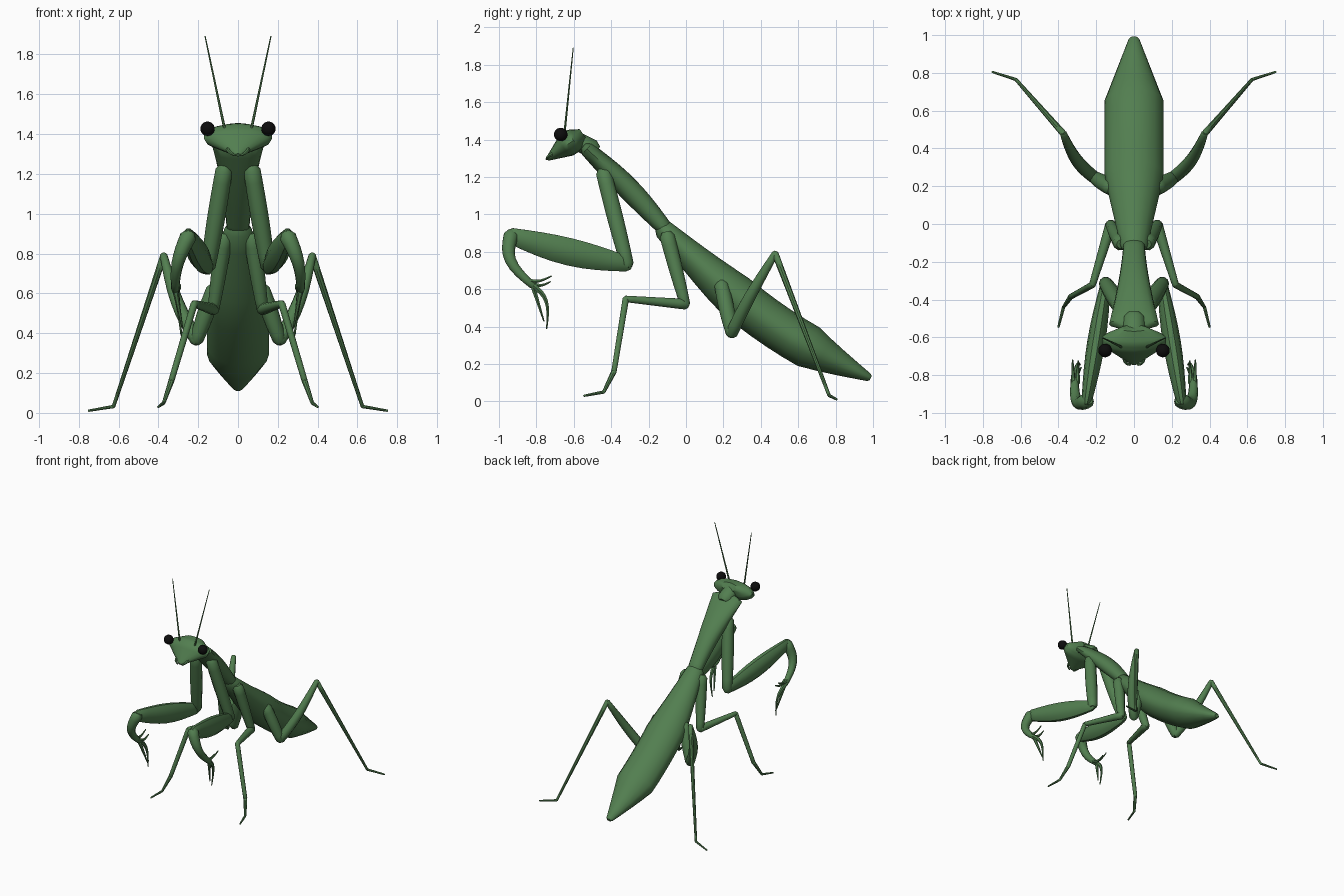
import bpy, bmesh, math
from mathutils import Vector

old = bpy.data.objects.get("Cube")
if old:
    bpy.data.objects.remove(old, do_unlink=True)


def material(name, color, roughness):
    mat = bpy.data.materials.new(name)
    mat.use_nodes = True
    mat.diffuse_color = color
    shader = mat.node_tree.nodes["Principled BSDF"]
    shader.inputs["Base Color"].default_value = color
    shader.inputs["Roughness"].default_value = roughness
    return mat


leaf_green = material("leaf green", (.085, .21, .08, 1), .6)
eye_black = material("eye black", (.004, .004, .004, 1), .4)


def finish(bm, name, mat):
    bmesh.ops.recalc_face_normals(bm, faces=bm.faces)
    mesh = bpy.data.meshes.new(name)
    bm.to_mesh(mesh)
    bm.free()
    mesh.materials.append(mat)
    obj = bpy.data.objects.new(name, mesh)
    bpy.context.collection.objects.link(obj)
    bpy.ops.object.select_all(action='DESELECT')
    obj.select_set(True)
    bpy.context.view_layer.objects.active = obj
    bpy.ops.object.shade_smooth_by_angle(angle=math.radians(40))
    return obj


def sweep(name, start, end, bend, width, height, steps, sides, power=1):
    """Sweep an oval along a bowed line; width and height are rules of t."""
    start, end, bend = Vector(start), Vector(end), Vector(bend)

    def path(t):
        return start.lerp(end, t) + bend * math.sin(math.pi * t)

    # Stations along the path, with a smaller ring past each end to round it
    stations = [(i / steps, 0, 1) for i in range(steps + 1)]
    stations = [(0, -.6, .6)] + stations + [(1, .6, .6)]
    bm = bmesh.new()
    loops = []
    for t, shift, scale in stations:
        along = (path(t + .01) - path(t - .01)).normalized()
        across = Vector((1, 0, 0))
        across = (across - along * across.dot(along)).normalized()
        up = across.cross(along)
        centre = path(t) + along * shift * height(t)
        loop = []
        for i in range(sides):
            angle = math.tau * i / sides
            rise = math.sin(angle)
            rise = math.copysign(abs(rise) ** power, rise)
            offset = across * width(t) * math.cos(angle) + up * height(t) * rise
            loop.append(bm.verts.new(centre + offset * scale))
        loops.append(loop)
    for a, b in zip(loops, loops[1:]):
        for i in range(sides):
            bm.faces.new((a[i - 1], a[i], b[i], b[i - 1]))
    bm.faces.new(loops[0])
    bm.faces.new(loops[-1])
    return finish(bm, name, leaf_green)


# Abdomen: widens from the waist, runs parallel, then tapers to the tip
def abdomen_width(t):
    return min(.07 + .25 * t, .156, .03 + .44 * (1 - t))


sweep("abdomen", (0, -.12, .92), (0, .975, .13), (0, -.01, -.08),
      abdomen_width, lambda t: .76 * abdomen_width(t), steps=14, sides=16, power=1.15)

# Thorax: flares toward the head
sweep("thorax", (0, -.1, .91), (0, -.53, 1.35), (0, .005, .01),
      lambda t: .057 + .075 * t ** 1.5,
      lambda t: .04 + .02 * math.sin(math.pi * t), steps=10, sides=16, power=.9)
sweep("neck", (0, -.5, 1.35), (0, -.6, 1.4), (0, 0, 0),
      lambda t: .06, lambda t: .05, steps=2, sides=12)


# Head: a broad crown narrowing to the mouth
def head_width(t):
    return min(.12 + .35 * t, .17, .025 + .24 * (1 - t))


sweep("head", (0, -.575, 1.415), (0, -.735, 1.3), (0, 0, 0),
      head_width, lambda t: .005 + .36 * head_width(t), steps=12, sides=16)

for side, sign in (("left", 1), ("right", -1)):

    def limb(name, start, end, thick, thin, bend=(0, 0, 0), bulge=0, flat=1, sides=10):
        """One tapered segment, flipped to the current side."""
        def flip(p):
            return (sign * p[0], p[1], p[2])

        def radius(t):
            return thick + (thin - thick) * t + bulge * math.sin(math.pi * t)

        sweep(f"{side}_{name}", flip(start), flip(end), flip(bend),
              lambda t: flat * radius(t), radius, steps=8, sides=sides)

    # Eye, antenna and mouth feeler
    bm = bmesh.new()
    bmesh.ops.create_uvsphere(bm, u_segments=20, v_segments=12, radius=.036)
    bmesh.ops.translate(bm, verts=bm.verts, vec=(sign * .153, -.67, 1.427))
    finish(bm, side + "_eye", eye_black)
    limb("antenna", (.068, -.65, 1.43), (.165, -.603, 1.89), .007, .003, sides=6)
    limb("mouth_feeler", (.05, -.7, 1.33), (.02, -.745, 1.295), .012, .006,
         bend=(.01, -.01, 0), sides=6)

    # Grasping front leg
    shoulder, elbow = (.07, -.44, 1.22), (.15, -.315, .735)
    knee, ankle = (.25, -.935, .885), (.315, -.82, .62)
    limb("front_coxa", shoulder, elbow, .043, .037, bulge=.005)
    limb("front_femur", elbow, knee, .043, .045, bend=(0, 0, -.01), bulge=.033, flat=.62)
    limb("front_tibia", knee, ankle, .042, .02, bend=(.02, -.06, 0))
    limb("upper_claw", (.32, -.87, .655), (.325, -.72, .67), .015, .004,
         bend=(0, 0, -.02), sides=6)
    limb("lower_claw", (.3, -.84, .64), (.295, -.725, .64), .015, .004,
         bend=(0, 0, -.02), sides=6)
    limb("outer_tarsus", ankle, (.285, -.745, .39), .018, .004,
         bend=(0, .035, .03), sides=6)
    limb("inner_tarsus", ankle, (.28, -.76, .43), .015, .004, sides=6)

    # Middle leg
    hip, knee, ankle = (.07, -.1, .88), (.123, -.005, .52), (.22, -.322, .548)
    heel, sole, toe = (.335, -.385, .16), (.373, -.44, .05), (.4, -.545, .03)
    limb("middle_coxa", hip, knee, .042, .029, bulge=.003)
    limb("middle_femur", knee, ankle, .03, .018)
    limb("middle_tibia", ankle, heel, .018, .015)
    limb("middle_foot", heel, sole, .015, .009, sides=8)
    limb("middle_toe", sole, toe, .009, .006, sides=8)

    # Hind leg
    hip, knee, ankle = (.12, .19, .62), (.208, .245, .366), (.373, .477, .79)
    heel, toe = (.625, .765, .032), (.75, .805, .011)
    limb("hind_coxa", hip, knee, .04, .034, bulge=.006)
    limb("hind_femur", knee, ankle, .034, .019, bend=(.015, -.02, -.02), bulge=.006)
    limb("hind_tibia", ankle, heel, .018, .009, sides=8)
    limb("hind_foot", heel, toe, .009, .006, sides=8)
